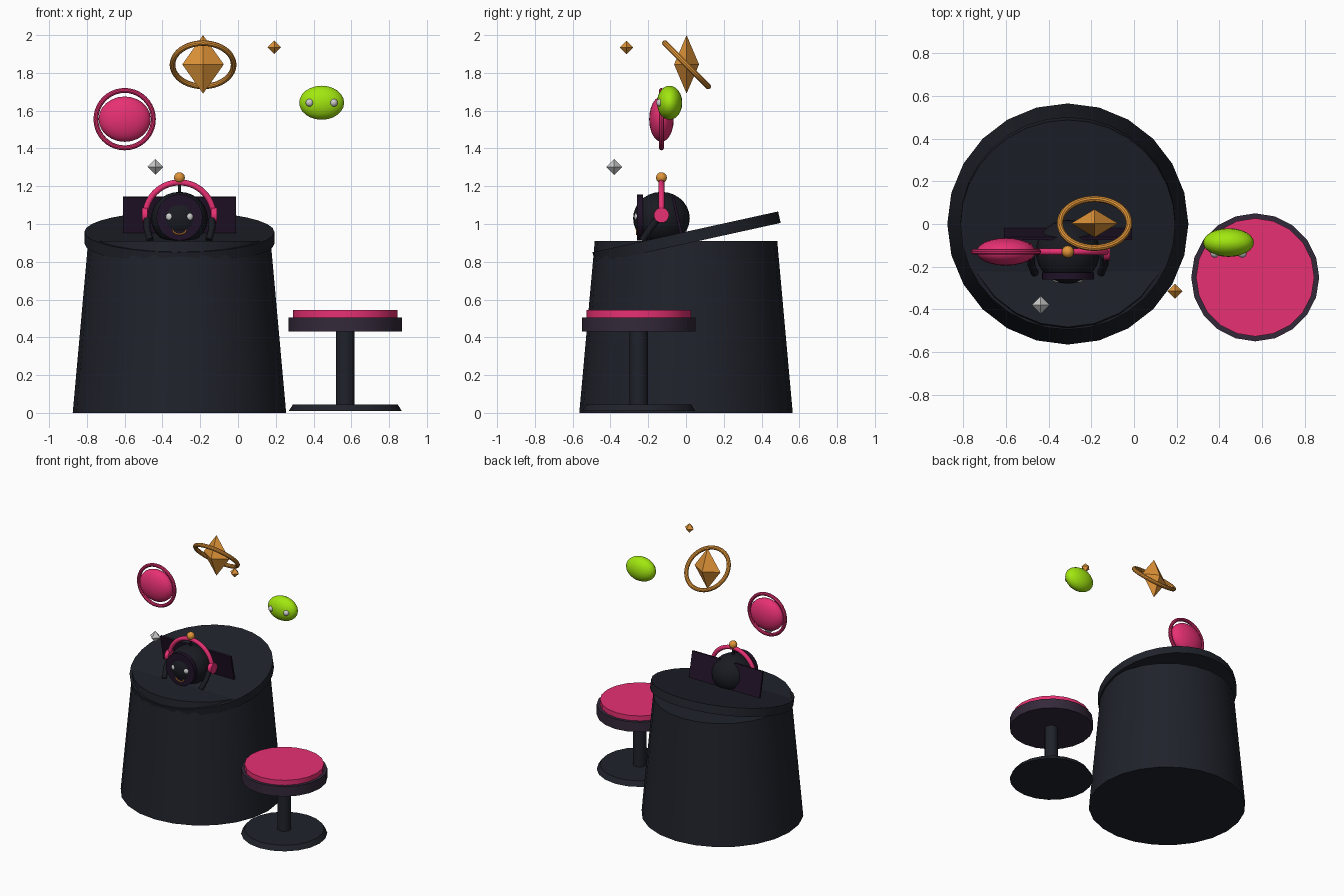
import bpy, math
from math import radians, pi, sin, cos
from mathutils import Vector

if "Cube" in bpy.data.objects:
    bpy.data.objects.remove(bpy.data.objects["Cube"])


def mat(name, r, g, b):
    m = bpy.data.materials.new(name)
    m.diffuse_color = (r, g, b, 1)
    m.use_nodes = True
    m.node_tree.nodes["Principled BSDF"].inputs["Base Color"].default_value = m.diffuse_color
    return m


DARK = mat("charcoal", 0.014, 0.016, 0.024)
BLACK = mat("black", 0.010, 0.011, 0.016)
PLUM = mat("plum", 0.034, 0.022, 0.042)
SCREEN = mat("deep_plum", 0.014, 0.006, 0.020)
PINK = mat("pink", 0.80, 0.03, 0.17)
GOLD = mat("gold", 0.75, 0.30, 0.04)
GREEN = mat("lime", 0.36, 0.80, 0.005)
SILVER = mat("silver", 0.55, 0.55, 0.55)


def finish(name, m, smooth=True):
    o = bpy.context.object
    o.name = name
    o.data.materials.append(m)
    if smooth:
        bpy.ops.object.shade_smooth_by_angle(angle=radians(35))
    return o


def cone(name, m, loc, r1, r2, depth, n=24, rot=(0, 0, 0)):
    bpy.ops.mesh.primitive_cone_add(vertices=n, radius1=r1, radius2=r2, depth=depth,
                                    location=loc, rotation=rot)
    return finish(name, m)


def ball(name, m, loc, size, n=24):
    bpy.ops.mesh.primitive_uv_sphere_add(segments=n, ring_count=n // 2, radius=1, location=loc)
    bpy.context.object.scale = size
    return finish(name, m)


def ring(name, m, loc, major, minor, rot):
    bpy.ops.mesh.primitive_torus_add(major_radius=major, minor_radius=minor, major_segments=40,
                                     minor_segments=10, location=loc, rotation=rot)
    return finish(name, m)


def crystal(name, m, loc, size):
    x, y, z = size
    eq = [(x, 0, 0), (0, y, 0), (-x, 0, 0), (0, -y, 0)]
    faces = []
    for i in range(4):
        j = (i + 1) % 4
        faces += [(i, j, 4), (j, i, 5)]
    me = bpy.data.meshes.new(name)
    me.from_pydata(eq + [(0, 0, z), (0, 0, -z)], [], faces)
    me.materials.append(m)
    o = bpy.data.objects.new(name, me)
    o.location = loc
    bpy.context.collection.objects.link(o)


def tube(name, m, pts, r):
    c = bpy.data.curves.new(name, 'CURVE')
    c.dimensions = '3D'
    c.bevel_depth = r
    c.bevel_resolution = 2
    c.use_fill_caps = True
    s = c.splines.new('POLY')
    s.points.add(len(pts) - 1)
    for p, co in zip(s.points, pts):
        p.co = (*co, 1)
    c.materials.append(m)
    bpy.context.collection.objects.link(bpy.data.objects.new(name, c))


PX, HY = -0.31, -0.13          # pedestal centre, head depth
TILT = radians(12.4)

# Pedestal with tilted top
cone("pedestal", DARK, (PX, 0, 0.455), 0.565, 0.483, 0.91)
cone("tilted_top", DARK, (PX, 0.003, 0.928), 0.503, 0.503, 0.062, 32, (TILT, 0, 0))

# Panel behind the head
bpy.ops.mesh.primitive_cube_add(size=1, location=(PX, -0.047, 1.045), rotation=(TILT, 0, 0))
bpy.context.object.scale = (0.60, 0.015, 0.20)
finish("back_panel", SCREEN, False)

# Head, face disc, eyes and mouth
ball("head", BLACK, (PX, HY, 1.03), (0.15, 0.15, 0.14), 28)
cone("face_disc", SCREEN, (PX, -0.243, 1.035), 0.122, 0.122, 0.033, 24, (pi / 2, 0, 0))
tube("mouth", GOLD, [(PX + 0.035 * cos(a), -0.262, 0.97 + 0.024 * sin(a))
                     for a in [pi + pi * i / 10 for i in range(11)]], 0.004)

# Headset band, cups, arms and antenna
tube("headband", PINK, [(PX + 0.182 * cos(a), HY, 1.038 + 0.182 * sin(a))
                        for a in [pi * i / 28 for i in range(29)]], 0.016)
for s, side in ((-1, "left"), (1, "right")):
    ball("eye_" + side, SILVER, (PX + s * 0.051, -0.257, 1.038), (0.022, 0.018, 0.022), 16)
    cone("ear_cup_" + side, PINK, (PX + s * 0.183, HY, 1.047), 0.04, 0.04, 0.03, 20,
         (0, pi / 2, 0))
    tube("arm_" + side, BLACK, [(PX + s * 0.172, -0.15, 1.03), (PX + s * 0.172, -0.19, 0.975),
                                (PX + s * 0.155, -0.23, 0.915)], 0.018)
cone("antenna", BLACK, (PX, HY, 1.19), 0.008, 0.008, 0.08, 12)
ball("antenna_ball", GOLD, (PX, HY, 1.245), (0.029,) * 3, 16)

# Floating pink planet
ball("pink_planet", PINK, (-0.60, HY, 1.555), (0.138, 0.065, 0.12))
ring("pink_ring", PINK, (-0.60, HY, 1.555), 0.152, 0.013, (pi / 2, 0, 0))

# Floating crystals
crystal("large_crystal", GOLD, (-0.185, 0.003, 1.845), (0.11, 0.066, 0.155))
ring("crystal_ring", GOLD, (-0.185, 0.003, 1.843), 0.162, 0.015, (-pi / 4, 0, 0))
crystal("small_gold_crystal", GOLD, (0.192, -0.315, 1.935), (0.036,) * 3)
crystal("small_silver_crystal", SILVER, (-0.437, -0.38, 1.302), (0.042,) * 3)

# Floating green creature
ball("green_body", GREEN, (0.443, -0.087, 1.642), (0.119, 0.067, 0.09))
for s, side in ((-1, "left"), (1, "right")):
    ball("green_eye_" + side, SILVER, (0.443 + s * 0.064, -0.137, 1.642), (0.021,) * 3, 16)

# Stool
SX, SY = 0.568, -0.25
cone("stool_base", DARK, (SX, SY, 0.027), 0.30, 0.277, 0.036, 20)
cone("stool_post", DARK, (SX, SY, 0.237), 0.048, 0.048, 0.40, 16)
cone("seat", PLUM, (SX, SY, 0.468), 0.30, 0.30, 0.076, 20)
cone("seat_cushion", PINK, (SX, SY, 0.523), 0.277, 0.277, 0.042, 20)
